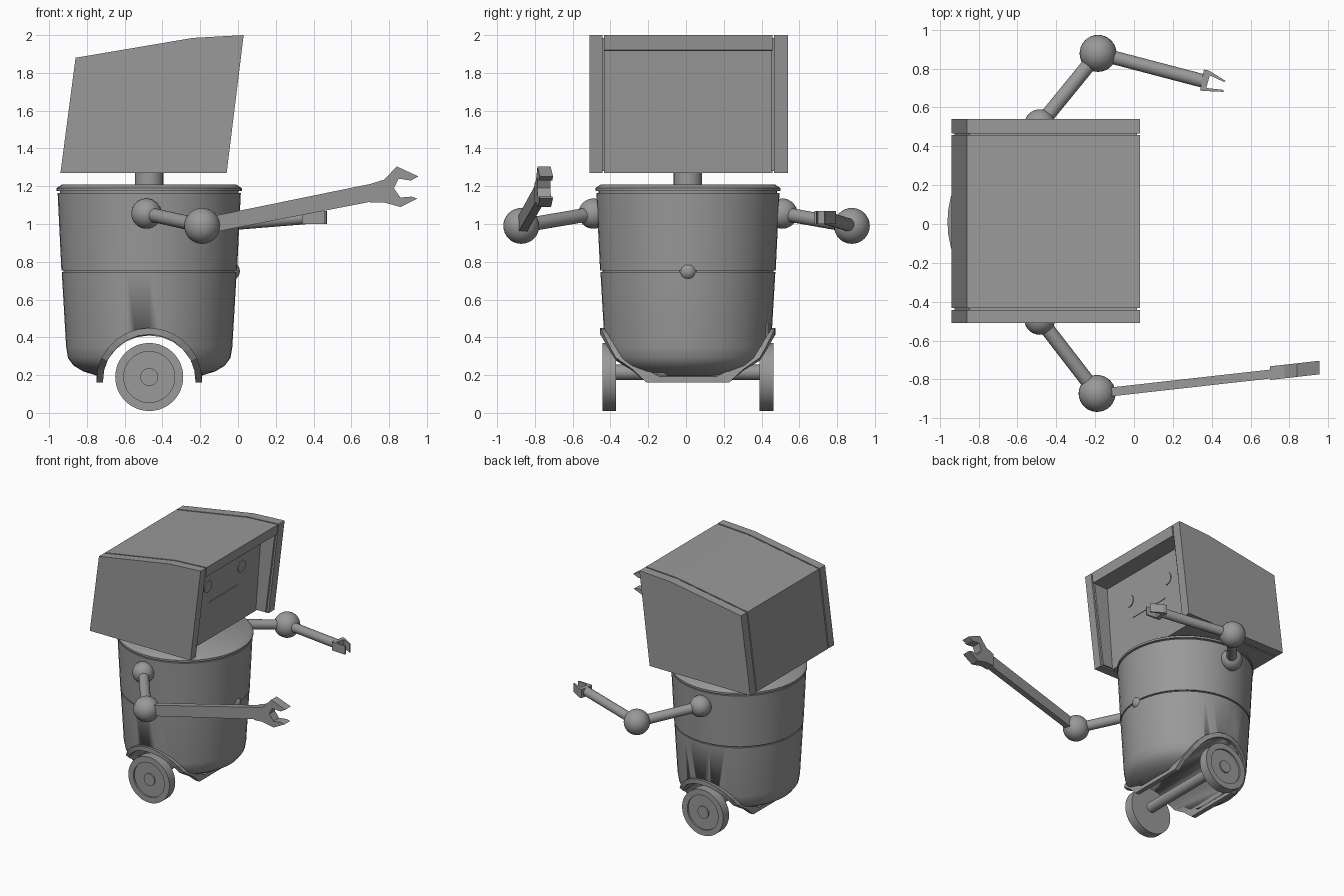
import bpy, bmesh, math
from mathutils import Vector

if "Cube" in bpy.data.objects:
    bpy.data.objects.remove(bpy.data.objects["Cube"])

CX, CY = -0.47, 0.01          # body axis
AXLE_Z = 0.19

grey = bpy.data.materials.new("grey")
grey.diffuse_color = (0.32, 0.32, 0.32, 1)
grey.use_nodes = True
grey.node_tree.nodes["Principled BSDF"].inputs["Base Color"].default_value = grey.diffuse_color


def make(name, bm, smooth=False):
    bmesh.ops.recalc_face_normals(bm, faces=bm.faces)
    me = bpy.data.meshes.new(name)
    bm.to_mesh(me)
    bm.free()
    ob = bpy.data.objects.new(name, me)
    bpy.context.collection.objects.link(ob)
    me.materials.append(grey)
    if smooth:
        bpy.ops.object.select_all(action='DESELECT')
        ob.select_set(True)
        bpy.context.view_layer.objects.active = ob
        bpy.ops.object.shade_smooth_by_angle(angle=math.radians(35))
    return ob


def prism(name, pts, place, lo, hi):
    """Extrude a 2D outline; place(u, v, w) gives the 3D point."""
    bm = bmesh.new()
    a = [bm.verts.new(place(u, v, lo)) for u, v in pts]
    b = [bm.verts.new(place(u, v, hi)) for u, v in pts]
    bm.faces.new(a)
    bm.faces.new(b[::-1])
    for i in range(len(pts)):
        j = (i + 1) % len(pts)
        bm.faces.new((a[i], a[j], b[j], b[i]))
    return make(name, bm)


def lathe(name, prof, origin, axis='Z', segs=32):
    """Revolve (radius, height) points round an axis through origin."""
    bm = bmesh.new()
    rings = []
    for r, h in prof:
        ring = []
        for k in range(segs if r > 0 else 1):
            t = 2 * math.pi * k / segs
            c, s = r * math.cos(t), r * math.sin(t)
            p = {'Z': (c, s, h), 'Y': (c, h, s), 'X': (h, c, s)}[axis]
            ring.append(bm.verts.new(Vector(origin) + Vector(p)))
        rings.append(ring)
    for a, b in zip(rings, rings[1:]):
        for k in range(segs):
            q = [a[k % len(a)], a[(k + 1) % len(a)], b[(k + 1) % len(b)], b[k % len(b)]]
            bm.faces.new(list(dict.fromkeys(q)))
    return make(name, bm, True)


def ball(name, pos, r):
    bm = bmesh.new()
    bmesh.ops.create_uvsphere(bm, u_segments=32, v_segments=16, radius=r)
    bmesh.ops.translate(bm, verts=bm.verts, vec=pos)
    return make(name, bm, True)


def rod(name, p, q, r):
    p, q = Vector(p), Vector(q)
    bm = bmesh.new()
    bmesh.ops.create_cone(bm, cap_ends=True, segments=24, radius1=r, radius2=r, depth=(q - p).length)
    bmesh.ops.rotate(bm, verts=bm.verts, matrix=(q - p).to_track_quat('Z', 'Y').to_matrix())
    bmesh.ops.translate(bm, verts=bm.verts, vec=(p + q) / 2)
    return make(name, bm, True)


# Bucket body with a waist groove, a lid and a rounded bottom
BODY = [(0, 0.185), (0.27, 0.195), (0.35, 0.22), (0.40, 0.25), (0.43, 0.29), (0.44, 0.35),
        (0.463, 0.745), (0.453, 0.745), (0.453, 0.755), (0.465, 0.755),
        (0.485, 1.165), (0.472, 1.165), (0.472, 1.175), (0.49, 1.175), (0.49, 1.19),
        (0.46, 1.21), (0, 1.21)]
body = lathe("body", BODY, (CX, CY, 0), segs=48)

# Wheel tunnel through the body
tunnel = lathe("tunnel_cutter", [(0, -0.8), (0.25, -0.8), (0.25, 0.8), (0, 0.8)],
               (CX, CY, 0.16), 'Y', 24)
tunnel.hide_render = True
tunnel.hide_viewport = True
mod = body.modifiers.new("tunnel", 'BOOLEAN')
mod.operation = 'DIFFERENCE'
mod.solver = 'EXACT'
mod.object = tunnel


# Raised rim that follows the tunnel mouth round the body
def surface_y(x, z):
    for (r0, z0), (r1, z1) in zip(BODY[1:6], BODY[2:7]):
        if z <= z1:
            r = r0 + (r1 - r0) * max(0, (z - z0) / (z1 - z0))
            return math.sqrt(max(r * r - x * x, 0.0))


bm = bmesh.new()
N = 14
half = []
for i in range(N + 1):
    t = math.pi * i / N
    c, s = math.cos(t), math.sin(t)
    z = 0.175 + 0.25 * s
    y = max(surface_y(0.25 * c, z), 0.2)
    drop = 0.008 if i in (0, N) else 0
    half.append([(rad * c, y + off, 0.17 + rad * s - drop + (0 if s > 0.05 else 0.03 * (off < 0)))
                 for rad, off in ((0.245, 0.02), (0.28, 0.02), (0.28, -0.05), (0.245, -0.05))])
path = half + [[(x, -y, z) for x, y, z in sec] for sec in half[::-1]]
secs = [[bm.verts.new((CX + x, CY + y, z)) for x, y, z in sec] for sec in path]
for i in range(len(secs)):
    a, b = secs[i], secs[(i + 1) % len(secs)]
    for k in range(4):
        bm.faces.new((a[k], a[(k + 1) % 4], b[(k + 1) % 4], b[k]))
make("tunnel_rim", bm)

# Wheels with a recessed disc and hub, and the axle
WHEEL = [(0, 0), (0.18, 0), (0.18, 0.073), (0.135, 0.073), (0.135, 0.06),
         (0.047, 0.06), (0.047, 0.07), (0, 0.07)]
for side, label in ((-1, "right"), (1, "left")):
    lathe(label + "_wheel", [(r, side * h) for r, h in WHEEL],
          (CX, CY + side * 0.38, AXLE_Z), 'Y', 48)
rod("axle", (CX, CY - 0.39, 0.215), (CX, CY + 0.39, 0.215), 0.04)

# Belly button and neck
ball("button", (-0.04, CY, 0.75), 0.05)
rod("neck", (CX, CY, 1.2), (CX, CY, 1.3), 0.075)

# Head: two side panels, a middle with a recessed face, and a core in the seams
SIDE = [(-0.94, 1.27), (-0.86, 1.88), (-0.24, 1.985), (0.03, 2.0), (-0.06, 1.27)]
MIDDLE = SIDE[:4] + [(0.02, 1.92), (-0.11, 1.915), (-0.16, 1.27)]
CORE = [(-0.925, 1.28), (-0.847, 1.867), (-0.24, 1.97), (0.015, 1.985), (-0.075, 1.28)]
xz = lambda u, v, w: (u, w, v)
prism("right_head_panel", SIDE, xz, -0.51, -0.443)
prism("left_head_panel", SIDE, xz, 0.467, 0.54)
prism("head", MIDDLE, xz, -0.433, 0.457)
prism("right_seam", CORE, xz, -0.45, -0.43)
prism("left_seam", CORE, xz, 0.45, 0.47)


# Face details lie on the slanted face
def face_x(z):
    return -0.16 + 0.05 * (z - 1.27) / 0.645


def on_face(u, v, w):
    return (face_x(v) + w, u, v)


for y, label in ((-0.2, "right"), (0.22, "left")):
    ring = [(y + 0.047 * math.cos(k * math.pi / 16), 1.72 + 0.047 * math.sin(k * math.pi / 16))
            for k in range(32)]
    prism(label + "_eye", ring, on_face, -0.002, 0.006)
prism("mouth", [(-0.165, 1.575), (0.185, 1.575), (0.185, 1.583), (-0.165, 1.583)],
      on_face, -0.002, 0.005)

# Arms: shoulder ball, upper arm, elbow ball
for label, sh, el in (("right", (-0.485, -0.49, 1.055), (-0.19, -0.872, 0.99)),
                      ("left", (-0.485, 0.51, 1.055), (-0.185, 0.878, 0.99))):
    ball(label + "_shoulder", sh, 0.08)
    rod(label + "_upper_arm", sh, el, 0.037)
    ball(label + "_elbow", el, 0.095)


# Right forearm: flat bar ending in an open wrench jaw
def wrench_plane(u, v, w):
    return (u, -0.872 + 0.112 * (u + 0.19) + w, v)


prism("wrench_bar", [(-0.19, 0.945), (0.74, 1.125), (0.74, 1.212), (0.70, 1.212), (-0.19, 1.03)],
      wrench_plane, -0.023, 0.023)
prism("wrench_jaw", [(0.70, 1.115), (0.77, 1.115), (0.86, 1.09), (0.95, 1.135), (0.92, 1.145),
                     (0.86, 1.14), (0.825, 1.19), (0.85, 1.24), (0.915, 1.23), (0.955, 1.252),
                     (0.84, 1.305), (0.775, 1.235), (0.70, 1.212)],
      lambda u, v, w: wrench_plane(u, v, w + 0.005), -0.035, 0.035)

# Left forearm: round rod ending in a two-finger claw
rod("left_forearm", (-0.185, 0.878, 0.99), (0.36, 0.735, 1.034), 0.035)
prism("claw", [(0.34, 0.69), (0.36, 0.795), (0.385, 0.79), (0.47, 0.737), (0.465, 0.73),
               (0.39, 0.765), (0.372, 0.70), (0.46, 0.69), (0.46, 0.68), (0.35, 0.685)],
      lambda u, v, w: (u, v, w), 1.0, 1.068)
